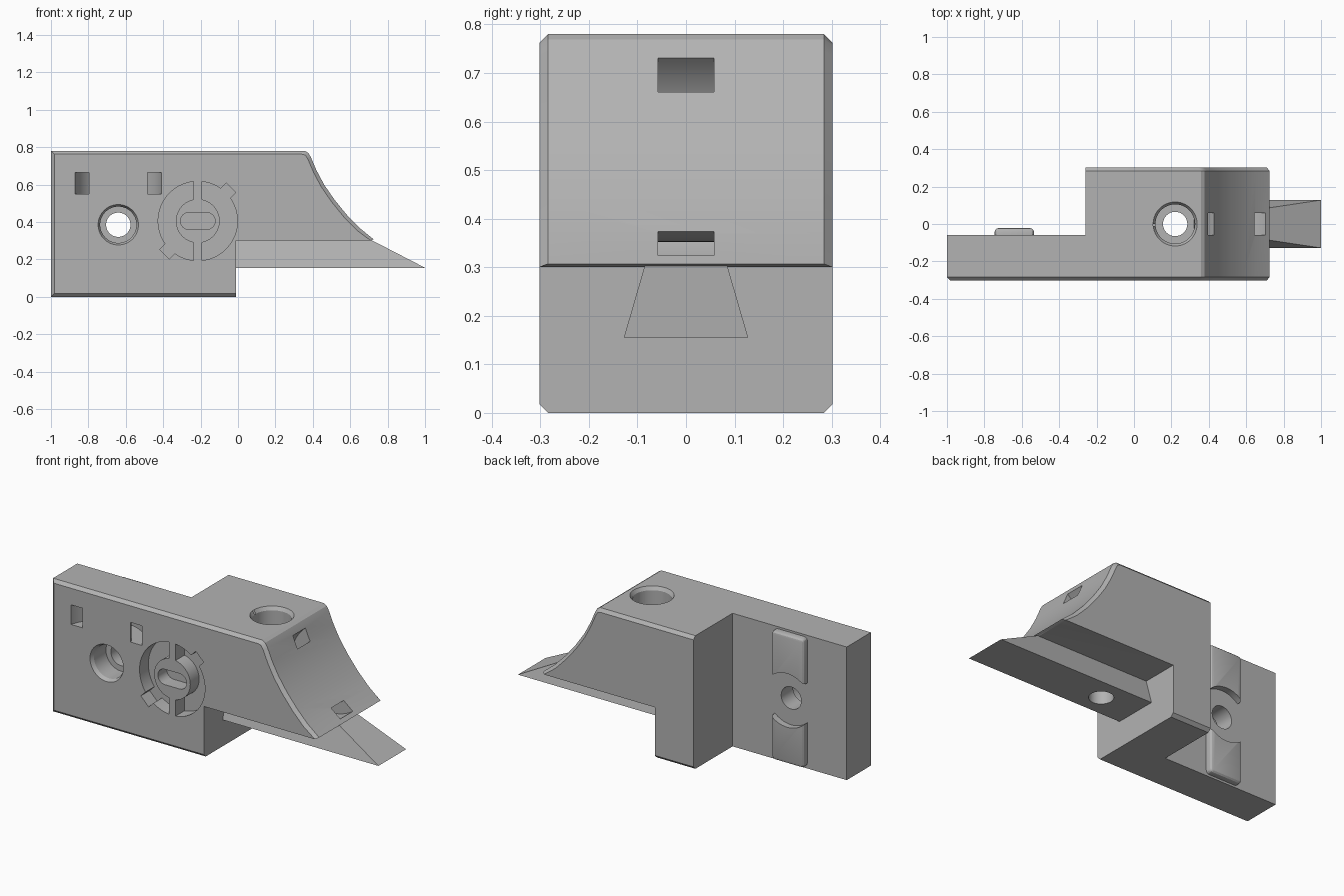
import bpy, bmesh
from math import cos, sin, pi, radians
from mathutils import Vector

cube = bpy.data.objects.get("Cube")
if cube:
    bpy.data.objects.remove(cube, do_unlink=True)

grey = bpy.data.materials.new("mid_grey")
grey.use_nodes = True
COLOUR = (0.45, 0.45, 0.45, 1)
grey.diffuse_color = COLOUR
grey.node_tree.nodes["Principled BSDF"].inputs["Base Color"].default_value = COLOUR


def loft(name, rings):
    """Closed solid through rings of points with equal counts."""
    bm = bmesh.new()
    loops = [[bm.verts.new(p) for p in ring] for ring in rings]
    n = len(loops[0])
    for a, b in zip(loops, loops[1:]):
        for i in range(n):
            j = (i + 1) % n
            bm.faces.new((a[i], a[j], b[j], b[i]))
    bm.faces.new(loops[0])
    bm.faces.new(loops[-1])
    bmesh.ops.recalc_face_normals(bm, faces=bm.faces)
    mesh = bpy.data.meshes.new(name)
    bm.to_mesh(mesh)
    bm.free()
    mesh.materials.append(grey)
    ob = bpy.data.objects.new(name, mesh)
    bpy.context.collection.objects.link(ob)
    return ob


def prism(name, pts, y0, y1):
    return loft(name, [[(x, y, z) for x, z in pts] for y in (y0, y1)])


def box(name, x0, x1, y0, y1, z0, z1):
    return prism(name, [(x0, z0), (x1, z0), (x1, z1), (x0, z1)], y0, y1)


def cone(name, start, end, r1, r2=None, sides=64):
    """Round cutter between two points, running along y or z."""
    start, end = Vector(start), Vector(end)
    u = Vector((1, 0, 0))
    v = (end - start).normalized().cross(u)
    angles = [2 * pi * i / sides for i in range(sides)]
    return loft(name, [[c + r * (u * cos(a) + v * sin(a)) for a in angles]
                       for c, r in ((start, r1), (end, r2 or r1))])


def apply(ob, kind, **settings):
    mod = ob.modifiers.new(kind, kind)
    for key, value in settings.items():
        setattr(mod, key, value)
    bpy.ops.object.select_all(action='DESELECT')
    ob.select_set(True)
    bpy.context.view_layer.objects.active = ob
    bpy.ops.object.modifier_apply(modifier=mod.name)


def combine(ob, tool, operation='DIFFERENCE'):
    apply(ob, 'BOOLEAN', operation=operation, object=tool, solver='EXACT')
    bpy.data.objects.remove(tool, do_unlink=True)


def tube(name, start, end, outer, inner):
    """Ring-shaped cutter running along y or z."""
    start, end = Vector(start), Vector(end)
    ring = cone(name, start, end, outer)
    extra = (end - start) * 0.1
    combine(ring, cone("core", start - extra, end + extra, inner))
    return ring


# Main body: chamfered side profile with a hollow curved nose
HALF, CH = 0.302, 0.018
slope = [(0.725, 0.307), (0.65, 0.368), (0.58, 0.44), (0.515, 0.52), (0.46, 0.60),
         (0.42, 0.675), (0.39, 0.745), (0.376, 0.769), (0.358, 0.78)]
profile = [(-1, 0), (-0.01, 0), (-0.01, 0.3), (0.71, 0.3)] + slope + [(-1, 0.78)]


def inset(p):
    x, z = p
    if x > 0.3:
        x, z = x - 0.015, max(z - 0.012, 0.3)
    return max(x, -1 + CH), min(max(z, CH), 0.78 - CH)


small = [inset(p) for p in profile]
body = loft("wedge_mount", [[(x, y, z) for x, z in pts] for pts, y in (
    (small, -HALF), (profile, -HALF + CH), (profile, HALF - CH), (small, HALF))])

# Thin plate section behind the right end
combine(body, box("rear_step", -1.2, -0.26, -0.06, 0.5, -0.2, 1))

# Dovetail rail with a sloping tip
rail = loft("dovetail_rail", [
    [(x, -wide, 0.155), (x, wide, 0.155), (x2, thin, 0.31), (x2, -thin, 0.31)]
    for x, x2, wide, thin in ((-0.05, -0.05, 0.128, 0.083), (1, 0.70, 0.128, 0.083))])
combine(body, rail, 'UNION')

# Raised rear key, split by a round clearance
HX, HZ = -0.64, 0.385
key = box("rear_key", HX - 0.105, HX + 0.105, -0.12, -0.022, 0.012, 0.768)
apply(key, 'BEVEL', width=0.02, segments=3)
combine(key, cone("key_gap", (HX, -0.2, HZ), (HX, 0.1, HZ), 0.157))
combine(body, key, 'UNION')

# Front bolt hole: chamfered rim, counterbore, through hole
for y, r1, r2 in ((-0.28, 0.112, 0.097), (-0.17, 0.097, 0.097), (0.1, 0.065, 0.065)):
    combine(body, cone("bolt_bore", (HX, -0.31, HZ), (HX, y, HZ), r1, r2))

# Vertical bolt hole through the nose and the rail
for z, r1, r2 in ((0.76, 0.124, 0.105), (0.45, 0.105, 0.105), (0.05, 0.065, 0.065)):
    combine(body, cone("nose_bore", (0.22, 0, 0.79), (0.22, 0, z), r1, r2))

# Curved strap tunnels: one in the front face, one in the nose
combine(body, tube("front_tunnel", (HX, -0.36, 0.55), (HX, -0.36, 0.665), 0.238, 0.166))
combine(body, tube("nose_tunnel", (0.56, -0.058, 0.535), (0.56, 0.058, 0.535), 0.255, 0.183))

# Round socket in the front face: ring groove broken by an upright bar
SX, SZ, FLOOR = -0.215, 0.405, -0.22
groove = tube("ring_groove", (SX, -0.35, SZ), (SX, FLOOR, SZ), 0.212, 0.117)
combine(groove, box("groove_bar", SX - 0.022, SX + 0.022, -0.5, 0, 0, 1))
combine(body, groove)

# Two diagonal notches on the groove
for angle in (radians(45), radians(225)):
    c, s = cos(angle), sin(angle)
    pts = [(SX + r * c - w * s, SZ + r * s + w * c)
           for r, w in ((0.195, -0.036), (0.252, -0.036), (0.252, 0.036), (0.195, 0.036))]
    combine(body, prism("notch", pts, -0.35, FLOOR))

# Round-ended slot in the socket centre
pts = []
for side, start in ((1, -pi / 2), (-1, pi / 2)):
    for i in range(13):
        a = start + pi * i / 12
        pts.append((SX + side * 0.048 + 0.045 * cos(a), SZ + 0.045 * sin(a)))
combine(body, prism("centre_slot", pts, -0.35, FLOOR))

# Smooth curved walls, keep hard edges
bpy.ops.object.select_all(action='DESELECT')
body.select_set(True)
bpy.context.view_layer.objects.active = body
bpy.ops.object.shade_smooth_by_angle(angle=radians(25))
